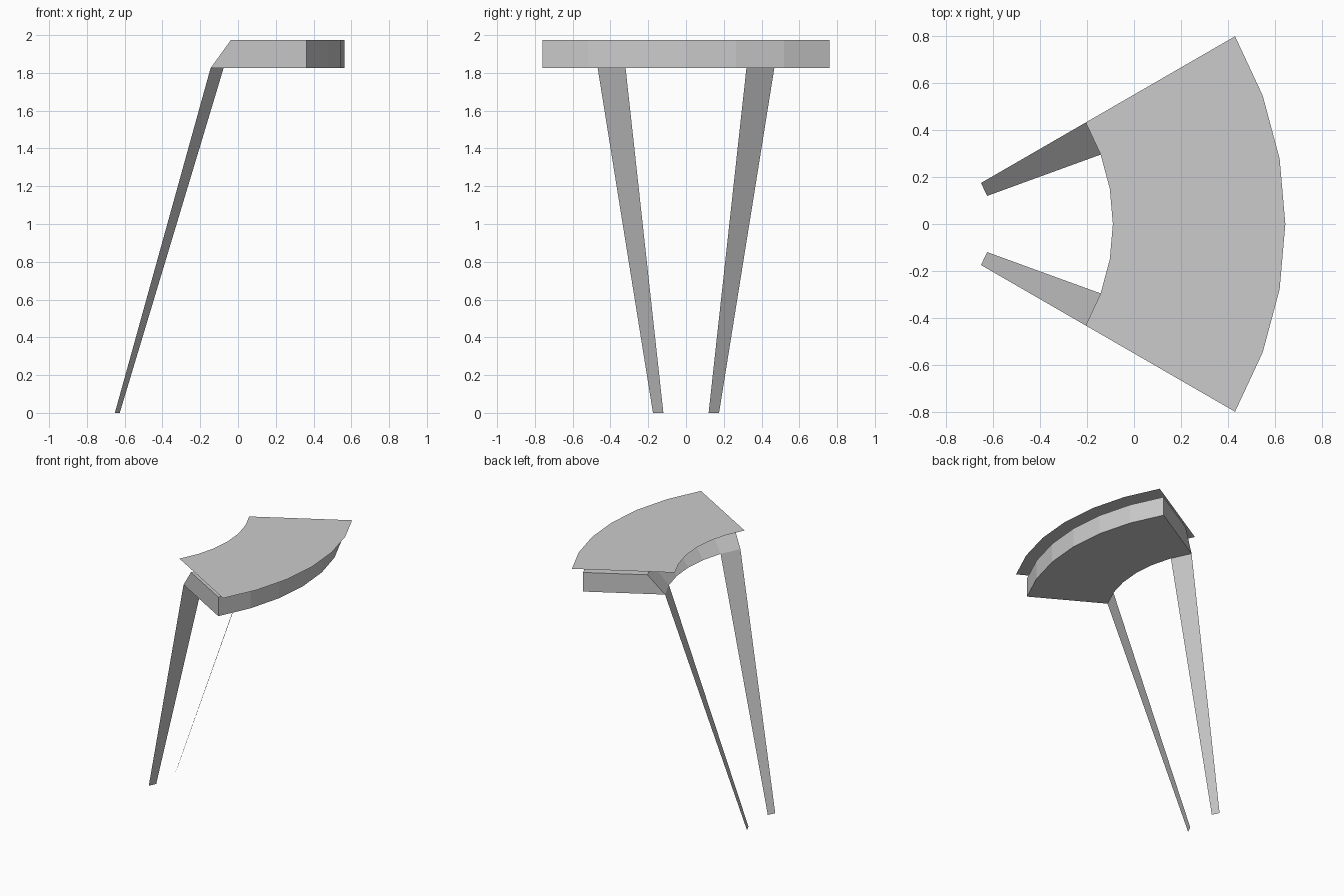
import bpy, bmesh
from math import radians, cos, sin

if "Cube" in bpy.data.objects:
    bpy.data.objects.remove(bpy.data.objects["Cube"])

CX = -0.955          # centre of the ring that the segment belongs to
ANGLES = [-30 + 10 * i for i in range(7)]


def sweep(name, profile, angles, closed=False):
    """Sweep an (r, z) profile around the ring centre in flat facets."""
    bm = bmesh.new()
    rings = []
    for a in angles:
        t = radians(a)
        rings.append([bm.verts.new((CX + r * cos(t), r * sin(t), z)) for r, z in profile])
    n = len(profile)
    for p, q in zip(rings, rings[1:]):
        for i in range(n if closed else n - 1):
            j = (i + 1) % n
            bm.faces.new((p[i], p[j], q[j], q[i]))
    if closed:
        bm.faces.new(rings[0])
        bm.faces.new(rings[-1][::-1])
        bmesh.ops.recalc_face_normals(bm, faces=bm.faces)
    me = bpy.data.meshes.new(name)
    bm.to_mesh(me)
    bm.free()
    ob = bpy.data.objects.new(name, me)
    bpy.context.collection.objects.link(ob)
    return ob


# thin sheet floating just above the body
sweep("top_plate", [(0.865, 2.0), (1.6, 2.0)], ANGLES)

# solid body with a sloped inner face
sweep("counter_body", [(0.935, 1.825), (1.52, 1.825), (1.52, 1.975), (1.06, 1.975)],
      ANGLES, closed=True)

# flat tapered legs under the two end facets of the inner edge
for side, angles in (("right", [-30, -20]), ("left", [20, 30])):
    sweep("leg_" + side, [(0.35, 0.0), (0.935, 1.825)], angles)
